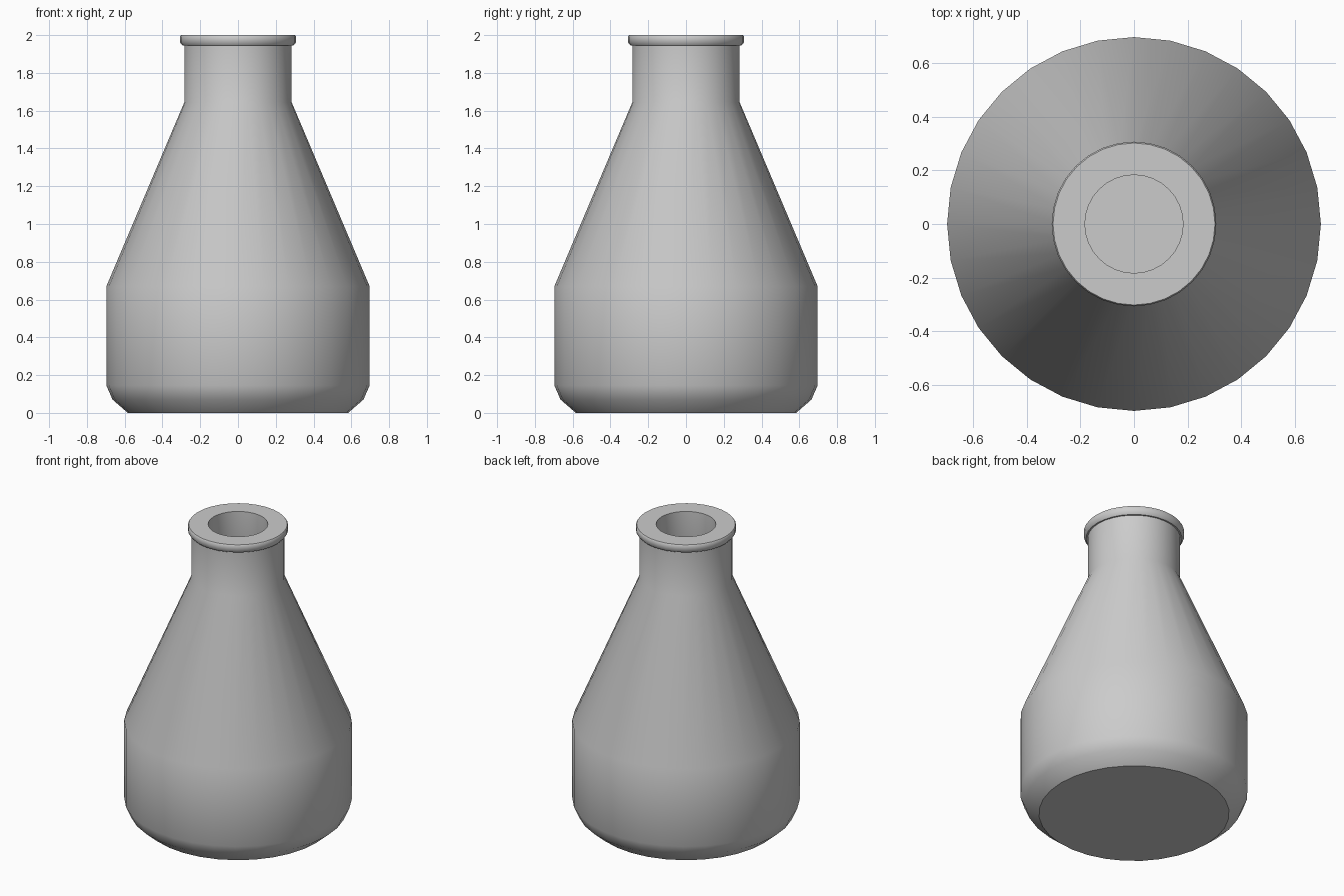
import bpy
import bmesh
import math
from mathutils import Vector

cube = bpy.data.objects.get("Cube")
if cube:
    bpy.data.objects.remove(cube, do_unlink=True)

SIDES = 32

# Single grey material
grey = bpy.data.materials.new("plain grey")
grey.use_nodes = True
colour = (0.6, 0.6, 0.6, 1)
grey.diffuse_color = colour
grey.node_tree.nodes["Principled BSDF"].inputs["Base Color"].default_value = colour


def lathe(name, profile, closed=False):
    """Spin a radius/height profile around z; ends on the axis close the shape."""
    bm = bmesh.new()
    verts = [bm.verts.new((0, -r, z)) for r, z in profile]
    pairs = list(zip(verts, verts[1:]))
    if closed:
        pairs.append((verts[-1], verts[0]))
    edges = [bm.edges.new(p) for p in pairs]
    bmesh.ops.spin(bm, geom=verts + edges, cent=Vector(), axis=(0, 0, 1),
                   angle=math.tau, steps=SIDES, use_duplicate=False)
    bmesh.ops.remove_doubles(bm, verts=bm.verts[:], dist=0.0005)
    bmesh.ops.recalc_face_normals(bm, faces=bm.faces[:])
    mesh = bpy.data.meshes.new(name)
    bm.to_mesh(mesh)
    bm.free()
    mesh.materials.append(grey)
    obj = bpy.data.objects.new(name, mesh)
    bpy.context.collection.objects.link(obj)
    bpy.ops.object.select_all(action="DESELECT")
    obj.select_set(True)
    bpy.context.view_layer.objects.active = obj
    bpy.ops.object.shade_smooth_by_angle(angle=math.radians(40))
    return obj


# Hollow flask: outer wall up, mouth ring, inner wall back down to the floor
outer = [(0, 0), (0.583, 0), (0.664, 0.07), (0.697, 0.145),
         (0.697, 0.67), (0.284, 1.645), (0.284, 1.945)]
lip = [(0.294, 1.945), (0.307, 1.962), (0.307, 1.993), (0.302, 2)]
inner = [(0.183, 2), (0.183, 1.62), (0.597, 0.65),
         (0.597, 0.17), (0.54, 0.1), (0, 0.1)]
lathe("flask_body", outer + lip + inner)
